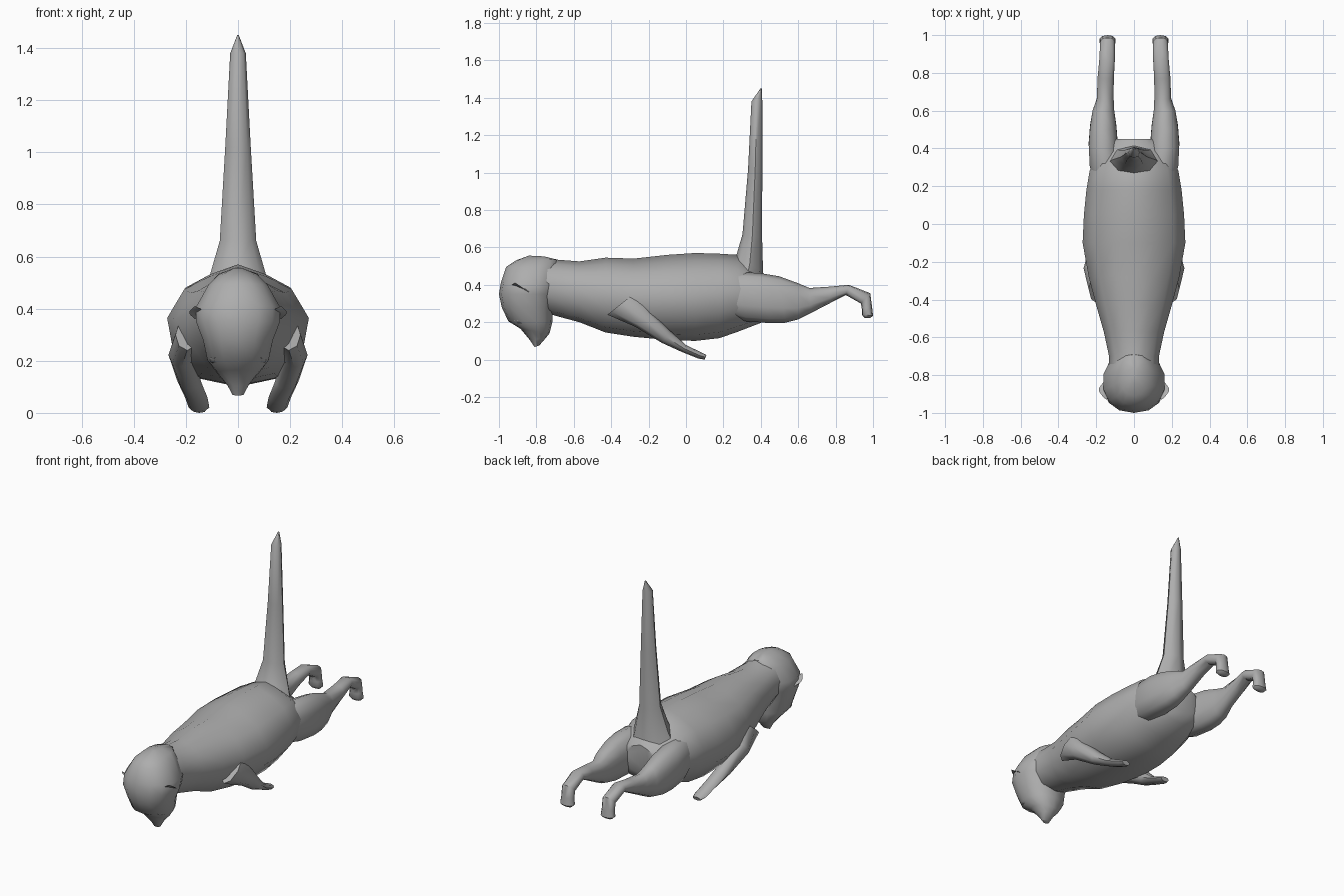
import bpy, bmesh, math

fur = bpy.data.materials.new("grey_fur")
fur.diffuse_color = (0.42, 0.42, 0.42, 1)

# Cross-sections: (sideways, along the a-b span), both from -1 to 1
def oval(n, p=1.0):
    def s(v):
        return math.copysign(abs(v) ** p, v)
    return [(s(math.sin(2 * math.pi * i / n)), s(math.cos(2 * math.pi * i / n))) for i in range(n)]

TORSO = [(0, 1), (.4, .84), (.76, .62), (1, .14), (.92, -.38), (.58, -.86), (0, -1),
         (-.58, -.86), (-.92, -.38), (-1, .14), (-.76, .62), (-.4, .84)]


def loft(name, rings, section, mirror=False):
    """Each ring: (y, z) of edge a, (y, z) of edge b, x centre, half width."""
    bm = bmesh.new()
    loops = []
    for (ya, za), (yb, zb), xc, hw in rings:
        loops.append([bm.verts.new((xc + hw * u,
                                    (ya + yb) / 2 + (ya - yb) / 2 * v,
                                    (za + zb) / 2 + (za - zb) / 2 * v)) for u, v in section])
    n = len(section)
    for p, q in zip(loops, loops[1:]):
        for i in range(n):
            bm.faces.new((p[i], p[(i + 1) % n], q[(i + 1) % n], q[i]))
    bm.faces.new(loops[0])
    bm.faces.new(loops[-1])
    bmesh.ops.recalc_face_normals(bm, faces=bm.faces)
    me = bpy.data.meshes.new(name)
    bm.to_mesh(me)
    bm.free()
    me.materials.append(fur)
    ob = bpy.data.objects.new(name, me)
    bpy.context.collection.objects.link(ob)
    bpy.ops.object.select_all(action='DESELECT')
    ob.select_set(True)
    bpy.context.view_layer.objects.active = ob
    if mirror:
        m = ob.modifiers.new("mirror", 'MIRROR')
        m.use_mirror_merge = False
    bpy.ops.object.shade_smooth_by_angle(angle=math.radians(50))
    return ob


# Torso and neck: y, top, bottom, half width
torso = [(-.80, .545, .27, .13), (-.70, .535, .235, .132), (-.57, .525, .20, .16),
         (-.43, .545, .145, .20), (-.28, .54, .122, .24), (-.10, .56, .105, .272),
         (.05, .57, .10, .265), (.18, .566, .115, .252), (.28, .56, .15, .235),
         (.41, .46, .20, .19), (.45, .44, .26, .11)]
loft("torso", [((y, t), (y, b), 0, w) for y, t, b, w in torso], TORSO)

# Head, from crown down to the drooping muzzle
loft("head", [
    ((-.84, .556), (-.76, .552), 0, .02), ((-.91, .53), (-.69, .535), 0, .075),
    ((-.962, .495), (-.68, .49), 0, .115), ((-.99, .41), (-.68, .40), 0, .165),
    ((-1.0, .35), (-.695, .35), 0, .165), ((-.985, .28), (-.71, .28), 0, .137),
    ((-.95, .205), (-.715, .20), 0, .12), ((-.885, .165), (-.73, .14), 0, .08),
    ((-.835, .105), (-.75, .115), 0, .043), ((-.81, .067), (-.785, .075), 0, .022)],
    oval(14, .9))

# Small pointed ears
loft("ears", [((-.93, .40), (-.83, .37), .145, .015), ((-.915, .41), (-.84, .36), .165, .01),
              ((-.89, .395), (-.865, .375), .182, .004)], oval(6), True)

# Eyes
loft("eyes", [((-.925, .215), (-.895, .19), .075, .02), ((-.905, .215), (-.87, .19), .09, .02)],
     oval(8), True)

# Front legs, sweeping down and back
loft("front_legs", [
    ((-.27, .36), (-.42, .24), .195, .045), ((-.20, .27), (-.27, .175), .217, .05),
    ((-.08, .15), (-.13, .09), .187, .045), ((0, .078), (-.02, .04), .16, .043),
    ((.085, .037), (.065, .006), .15, .04), ((.11, .025), (.10, 0), .148, .028)],
    oval(8), True)

# Hind legs, stretched back with the paws hooked down
loft("hind_legs", [
    ((.20, .45), (.24, .23), .14, .07), ((.30, .468), (.32, .205), .15, .088),
    ((.40, .462), (.45, .195), .163, .08), ((.50, .445), (.53, .197), .163, .073),
    ((.60, .408), (.60, .215), .162, .06), ((.66, .383), (.67, .25), .152, .046),
    ((.77, .39), (.77, .302), .15, .045), ((.87, .40), (.855, .345), .143, .043),
    ((.985, .355), (.935, .30), .14, .04), ((.995, .28), (.94, .27), .14, .04),
    ((1.0, .235), (.94, .24), .14, .045), ((.985, .222), (.955, .222), .14, .03)],
    oval(10, .85), True)

# Upright tail with a pointed tip
loft("tail", [
    ((.24, .50), (.42, .42), 0, .13), ((.27, .56), (.412, .47), 0, .112),
    ((.302, .67), (.407, .65), 0, .07), ((.332, 1.02), (.408, 1.02), 0, .049),
    ((.35, 1.38), (.408, 1.38), 0, .03), ((.398, 1.45), (.405, 1.45), 0, .003)],
    oval(8))
